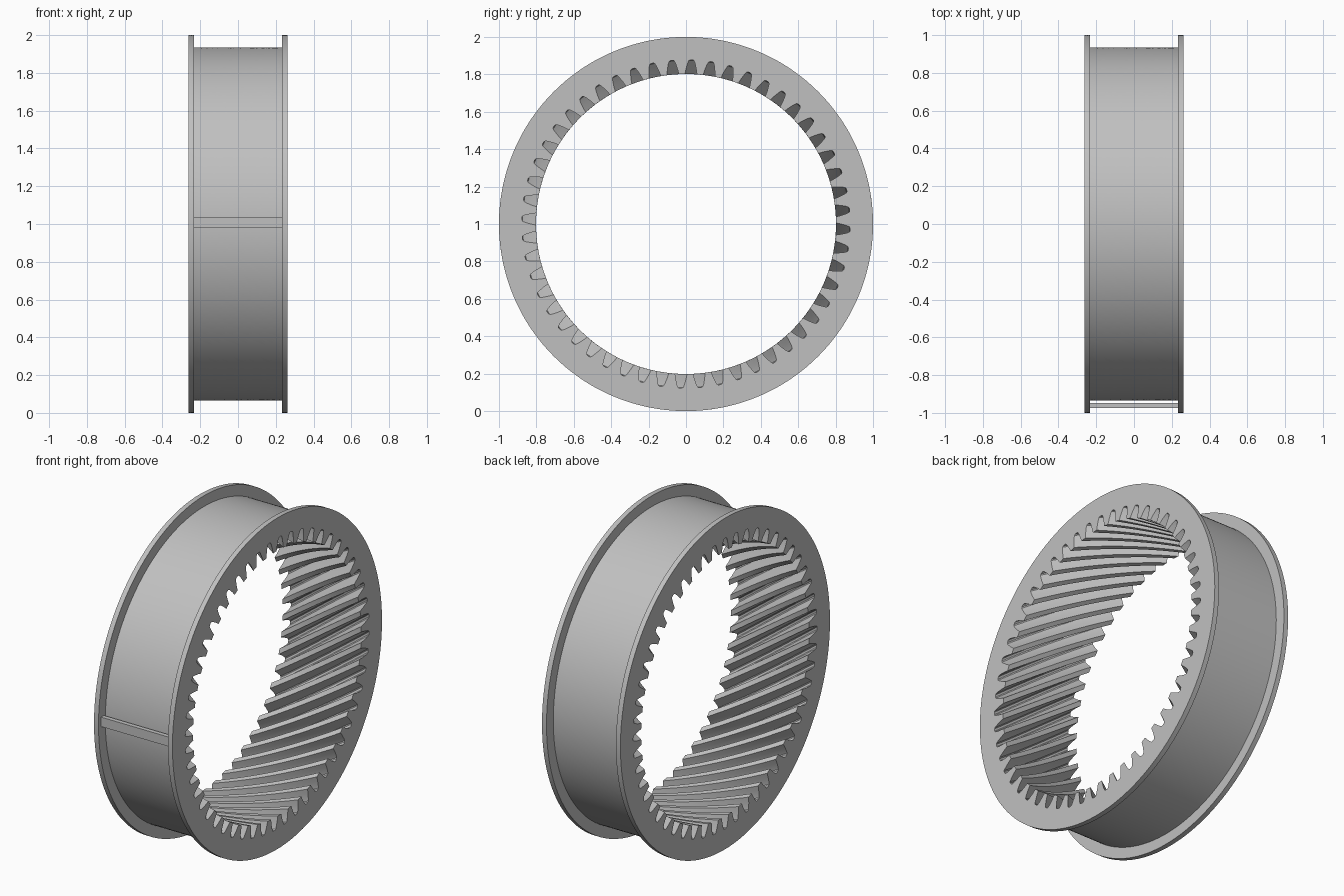
import bpy, bmesh
from math import cos, sin, pi, radians

cube = bpy.data.objects.get("Cube")
if cube:
    bpy.data.objects.remove(cube, do_unlink=True)

TEETH = 52
HALF = 0.262          # half width over the flanges
INNER = 0.232         # inside faces of the flanges
FLANGE_R, BODY_R = 1.0, 0.935
TWIST = 0.45          # helix rotation across the width
SLICES = 16

steel = bpy.data.materials.new("plain_grey")
steel.use_nodes = True
grey = (0.53, 0.53, 0.53, 1)
steel.diffuse_color = grey
steel.node_tree.nodes["Principled BSDF"].inputs["Base Color"].default_value = grey


def finish(name, bm):
    bmesh.ops.recalc_face_normals(bm, faces=bm.faces)
    mesh = bpy.data.meshes.new(name)
    bm.to_mesh(mesh)
    bm.free()
    mesh.materials.append(steel)
    obj = bpy.data.objects.new(name, mesh)
    bpy.context.collection.objects.link(obj)
    bpy.ops.object.select_all(action='DESELECT')
    obj.select_set(True)
    bpy.context.view_layer.objects.active = obj
    bpy.ops.object.shade_smooth_by_angle(angle=radians(30))
    return obj


# One tooth space: (angle from its middle, radius), mirrored, then the tooth tip
half_gap = [(0.040, 0.802), (0.032, 0.833), (0.022, 0.862), (0.016, 0.874), (0.008, 0.878)]
gap = [(-a, r) for a, r in half_gap] + half_gap[::-1] + [(pi / TEETH, 0.802)]
profile = [(a + 2 * pi * t / TEETH, r) for t in range(TEETH) for a, r in gap]


def section(bm, x, radius=None):
    turn = -0.033 - TWIST * (HALF - x) / (2 * HALF)
    return [bm.verts.new((x, (radius or r) * cos(a + turn), 1 + (radius or r) * sin(a + turn)))
            for a, r in profile]


def spread(start, end):
    return [start + (end - start) * i / SLICES for i in range(SLICES + 1)]


# Ring gear: helical teeth inside, flanged drum outside, lofted as one closed shell
bm = bmesh.new()
loops = [section(bm, x) for x in spread(-HALF, HALF)]
loops += [section(bm, HALF, FLANGE_R), section(bm, INNER, FLANGE_R)]
loops += [section(bm, x, BODY_R) for x in spread(INNER, -INNER)]
loops += [section(bm, -INNER, FLANGE_R), section(bm, -HALF, FLANGE_R)]
count = len(profile)
for k, loop in enumerate(loops):
    following = loops[(k + 1) % len(loops)]
    for i in range(count):
        j = (i + 1) % count
        bm.faces.new((loop[i], loop[j], following[j], following[i]))
finish("helical_ring_gear", bm)

# Cross bar between the flanges at the front
bm = bmesh.new()
bmesh.ops.create_cube(bm, size=1)
bmesh.ops.scale(bm, vec=(2 * INNER, 0.027, 0.057), verts=bm.verts)
bmesh.ops.translate(bm, vec=(0, -0.961, 1.009), verts=bm.verts)
finish("cross_bar", bm)
